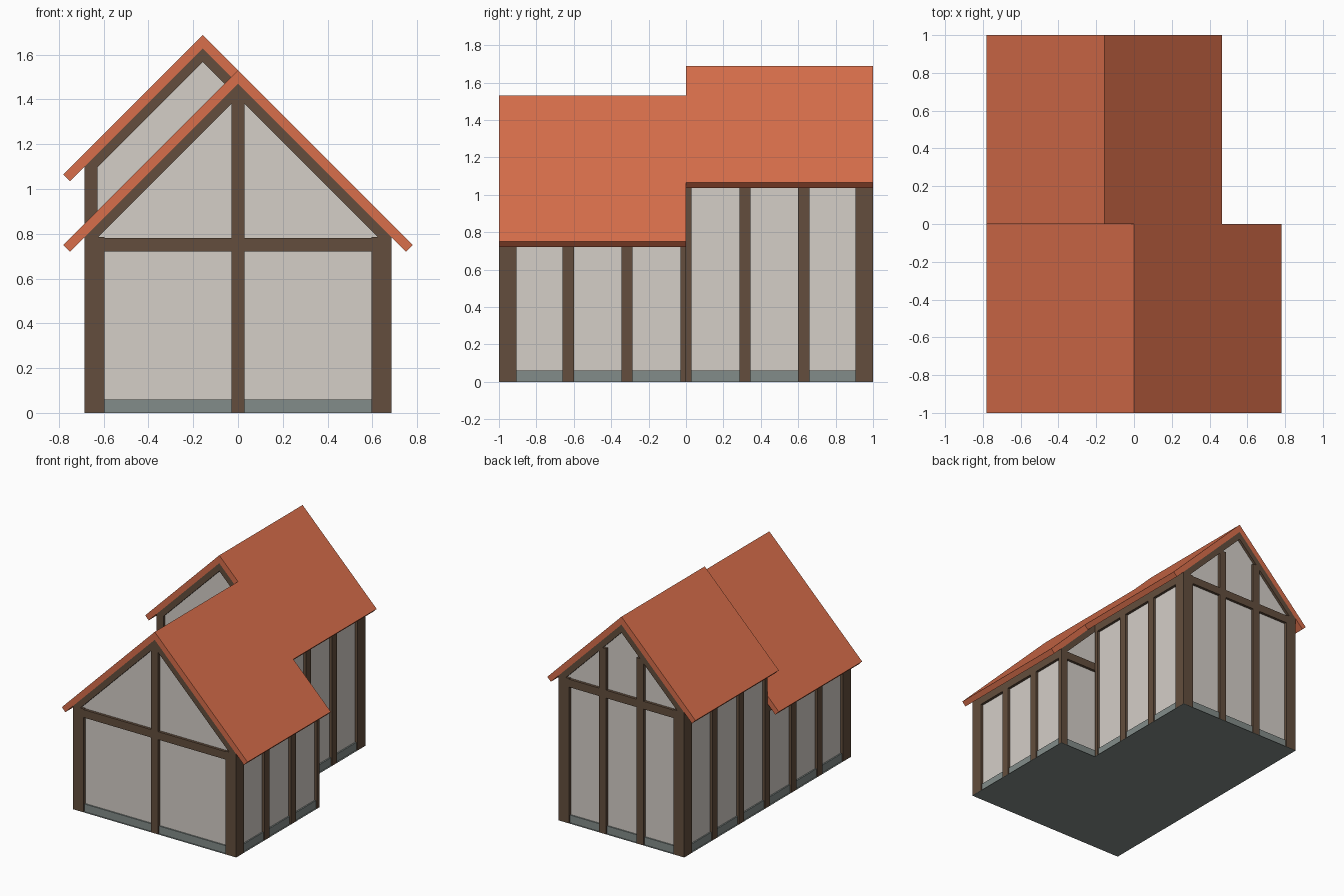
import bpy

if "Cube" in bpy.data.objects:
    bpy.data.objects.remove(bpy.data.objects["Cube"])


def material(name, rgb):
    m = bpy.data.materials.new(name)
    m.diffuse_color = (*rgb, 1)
    m.use_nodes = True
    m.node_tree.nodes["Principled BSDF"].inputs["Base Color"].default_value = m.diffuse_color
    return m


ROOF = material("terracotta_tile", (0.69, 0.157, 0.07))
WOOD = material("dark_timber", (0.125, 0.076, 0.047))
PANEL = material("pale_plaster", (0.66, 0.62, 0.575))
STONE = material("grey_stone", (0.225, 0.263, 0.252))


def prism(name, profile, y0, y1, mat):
    """Extrude an (x, z) profile along y."""
    n = len(profile)
    verts = [(x, y, z) for y in (y0, y1) for x, z in profile]
    faces = [list(range(n)), list(range(2 * n - 1, n - 1, -1))]
    faces += [[(i + 1) % n, i, n + i, n + (i + 1) % n] for i in range(n)]
    me = bpy.data.meshes.new(name)
    me.from_pydata(verts, [], faces)
    me.materials.append(mat)
    me.validate()
    # make all faces point outward
    import bmesh
    bm = bmesh.new()
    bm.from_mesh(me)
    bmesh.ops.recalc_face_normals(bm, faces=bm.faces)
    bm.to_mesh(me)
    bm.free()
    ob = bpy.data.objects.new(name, me)
    bpy.context.collection.objects.link(ob)
    return ob


def box(name, x0, x1, y0, y1, z0, z1, mat=WOOD):
    return prism(name, [(x0, z0), (x1, z0), (x1, z1), (x0, z1)], y0, y1, mat)


def chevron(name, cx, apex, half, thick, y0, y1, mat):
    """Rafter pair with plumb-cut ends."""
    top = [(cx - half, apex - half), (cx, apex), (cx + half, apex - half)]
    prism(name, top + [(x, z - thick) for x, z in reversed(top)], y0, y1, mat)


D = 0.03       # timber depth
G = 0.002      # floor plate thickness
M = 0.315      # spacing of wall posts


def wing(tag, cx, half, apex, y0, y1, outer):
    """One gabled wing; outer is the y of its free end, 'apex' the roof underside."""
    eave = apex - half
    xl, xr = cx - half, cx + half
    # roof with square-cut eaves
    e = half + 0.095
    prism(tag + "_roof", [(cx - e, apex + 0.06 - e), (cx, apex + 0.06), (cx + e, apex + 0.06 - e),
                          (cx + e - 0.03, apex + 0.03 - e), (cx, apex),
                          (cx - e + 0.03, apex + 0.03 - e)], y0, y1, ROOF)
    # recessed plaster body, plinth and floor
    r = 0.02
    prism(tag + "_plaster_walls", [(xl + r, 0.01), (xr - r, 0.01), (xr - r, eave + r),
                                   (cx, apex), (xl + r, eave + r)], y0 + r, y1 - r, PANEL)
    box(tag + "_plinth", xl + 0.01, xr - 0.01, y0 + 0.01, y1 - 0.01, 0.001, 0.06, STONE)
    box(tag + "_floor", xl, xr, y0, y1, 0, G, STONE)
    # corner posts at the free end
    s = 1 if outer < 0 else -1
    ya, yb = sorted((outer, outer + s * 0.095))
    for side, (a, b) in {"left": (xl, xl + 0.088), "right": (xr - 0.088, xr)}.items():
        box(f"{tag}_{side}_corner_post", a, b, ya, yb, G, eave)
    # side wall posts and top plates
    for side, (a, b) in {"left": (xl, xl + D), "right": (xr - D, xr)}.items():
        for i in (1, 2):
            y = -s * M * i
            box(f"{tag}_{side}_wall_post_{i}", a, b, y - 0.03, y + 0.03, G, eave)
        box(f"{tag}_{side}_wall_plate", a, b, y0, y1, eave - 0.065, eave)
    # corner posts where the wings meet
    ya, yb = sorted((0, -s * 0.03))
    for side, (a, b) in {"left": (xl, xl + 0.058), "right": (xr - 0.058, xr)}.items():
        box(f"{tag}_{side}_joint_post", a, b, ya, yb, G, eave)
    # gable rafters at both ends
    chevron(tag + "_rafters_a", cx, apex, half, 0.06, y0, y0 + D, WOOD)
    chevron(tag + "_rafters_b", cx, apex, half, 0.06, y1 - D, y1, WOOD)
    # free gable tie beam
    ya, yb = sorted((outer, outer + s * D))
    box(tag + "_tie_beam", xl, xr, ya, yb, eave - 0.065, eave - 0.005)
    return ya, yb


# front wing, lower and wider
FA, FH = 1.47, 0.685
ya, yb = wing("front_wing", 0, FH, FA, -1, 0, -1)
box("front_gable_post", -0.03, 0.03, ya, yb, G, FA - 0.04)
box("step_tie_beam", 0.34, FH, -D, 0, 0.72, 0.78)

# back wing, taller and narrower, sharing the right roof slope
BX, BH = -M / 2, FH - M / 2
BA = FA + M / 2
ya, yb = wing("back_wing", BX, BH, BA, 0, 1, 1)
for i, x in enumerate((-M, 0)):
    box(f"back_gable_post_{i}", x - 0.03, x + 0.03, ya, yb, G, BA - M / 2 - 0.06)

# infill behind the joint of the two wings
box("joint_infill", -0.66, 0.35, -0.02, 0.02, 0.01, 0.74, PANEL)
